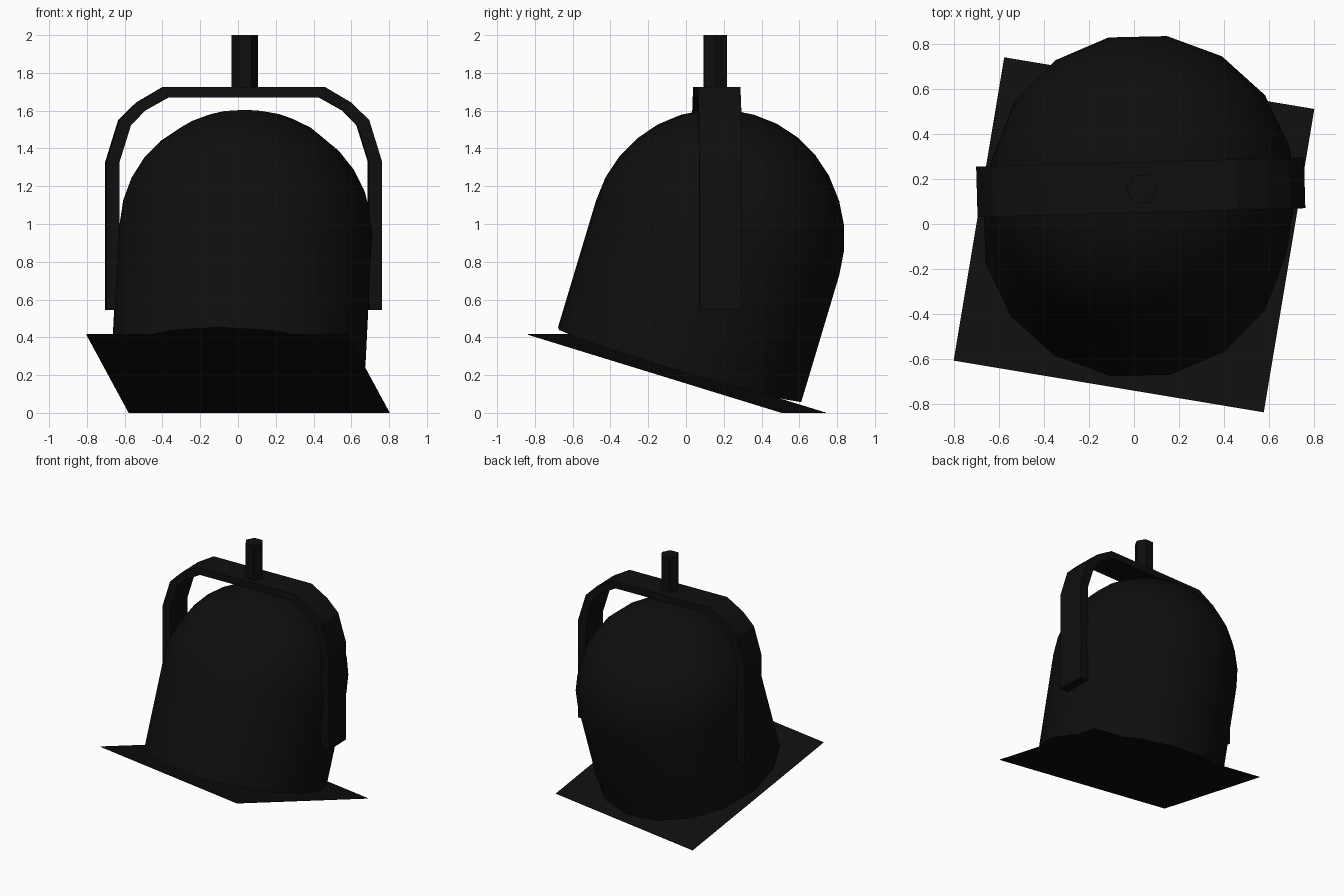
import bpy, bmesh, math
from mathutils import Matrix, Vector

cube = bpy.data.objects.get("Cube")
if cube:
    bpy.data.objects.remove(cube, do_unlink=True)

# One matte black finish for the whole lamp
black = bpy.data.materials.new("matte_black")
black.use_nodes = True
colour = (0.0045, 0.0045, 0.0045, 1)
black.diffuse_color = colour
bsdf = black.node_tree.nodes["Principled BSDF"]
bsdf.inputs["Base Color"].default_value = colour
bsdf.inputs["Roughness"].default_value = 0.6


def finish(bm, name, matrix, smooth=False):
    """Turn a bmesh into a placed, coloured object."""
    bmesh.ops.recalc_face_normals(bm, faces=bm.faces)
    mesh = bpy.data.meshes.new(name)
    bm.to_mesh(mesh)
    bm.free()
    mesh.materials.append(black)
    obj = bpy.data.objects.new(name, mesh)
    bpy.context.collection.objects.link(obj)
    obj.matrix_world = matrix
    if smooth:
        bpy.ops.object.select_all(action='DESELECT')
        obj.select_set(True)
        bpy.context.view_layer.objects.active = obj
        bpy.ops.object.shade_smooth_by_angle(angle=math.radians(35))
    return obj


# The head is tilted and turned; its local z is the lamp axis
head = (Matrix.Translation((0, -0.048, 0.2075))
        @ Matrix.Rotation(math.radians(-9.46), 4, 'Z')
        @ Matrix.Rotation(math.radians(-16.9), 4, 'X'))
# The bracket is turned very slightly
hanger = Matrix.Translation((0.03, 0.163, 0)) @ Matrix.Rotation(math.radians(1.6), 4, 'Z')

# Front plate: a thin square sheet
bm = bmesh.new()
bmesh.ops.create_cube(bm, size=1, matrix=Matrix.Diagonal((1.40, 1.43, 0.003, 1)))
finish(bm, "front_plate", head)

# Housing: 16-sided cylinder closed by a hemisphere
RADIUS, BASE, SHOULDER, RINGS, SIDES = 0.682, 0.05, 0.75, 8, 16
bm = bmesh.new()
profile = [(0, BASE), (RADIUS, BASE)]
for i in range(RINGS + 1):
    a = math.pi / 2 * i / RINGS
    profile.append((RADIUS * math.cos(a), SHOULDER + RADIUS * math.sin(a)))
verts = [bm.verts.new((r, 0, z)) for r, z in profile]
edges = [bm.edges.new(pair) for pair in zip(verts, verts[1:])]
bmesh.ops.spin(bm, geom=verts + edges, cent=(0, 0, 0), axis=(0, 0, 1),
               angle=math.tau, steps=SIDES, use_duplicate=False)
bmesh.ops.remove_doubles(bm, verts=bm.verts, dist=0.0005)
finish(bm, "lamp_housing", head, smooth=True)

# Yoke: bent flat bar, half profile mirrored
outer = [(0.73, 0.545), (0.73, 1.33), (0.662, 1.55), (0.567, 1.643), (0.428, 1.725)]
inner = [(0.66, 0.545), (0.66, 1.33), (0.60, 1.522), (0.525, 1.60), (0.40, 1.67)]
DEPTH = 0.226
bm = bmesh.new()
rows = []
for half in (outer, inner):
    full = half + [(-x, z) for x, z in reversed(half)]
    rows.append([bm.verts.new((x, -DEPTH / 2, z)) for x, z in full])
faces = [bm.faces.new((rows[0][i], rows[0][i + 1], rows[1][i + 1], rows[1][i]))
         for i in range(len(rows[0]) - 1)]
ext = bmesh.ops.extrude_face_region(bm, geom=faces, use_keep_orig=True)
bmesh.ops.translate(bm, vec=Vector((0, DEPTH, 0)),
                    verts=[g for g in ext["geom"] if isinstance(g, bmesh.types.BMVert)])
finish(bm, "yoke_bracket", hanger)

# Hanging stem: hexagonal rod on top of the yoke
bm = bmesh.new()
bmesh.ops.create_cone(bm, cap_ends=True, segments=6, radius1=0.07, radius2=0.07, depth=0.3,
                      matrix=Matrix.Translation((0.005, -0.008, 1.85))
                      @ Matrix.Rotation(math.pi / 2, 4, 'Z'))
finish(bm, "hanging_stem", hanger)
